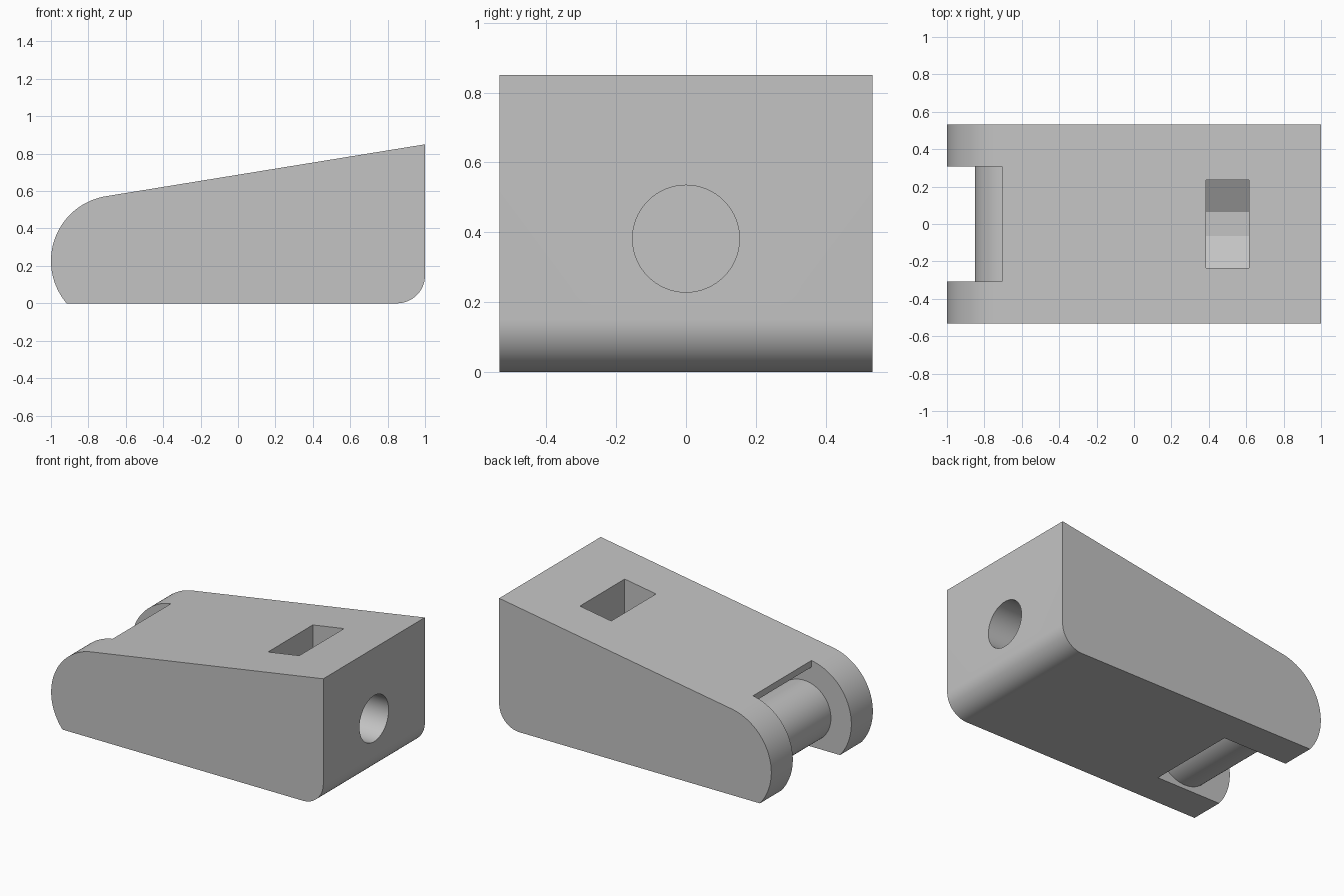
import bpy, bmesh
from math import sin, cos, pi, radians, sqrt, atan
from mathutils import Vector

if "Cube" in bpy.data.objects:
    bpy.data.objects.remove(bpy.data.objects["Cube"], do_unlink=True)

grey = bpy.data.materials.new("plain grey")
grey.use_nodes = True
grey.diffuse_color = (0.55, 0.55, 0.55, 1)
grey.node_tree.nodes["Principled BSDF"].inputs["Base Color"].default_value = grey.diffuse_color


def arc(cx, cz, r, start, end, n):
    """Points on an arc, angles in radians."""
    steps = [start + (end - start) * i / n for i in range(n + 1)]
    return [(cx + r * cos(a), cz + r * sin(a)) for a in steps]


def prism(name, points, axis, lo, hi):
    """Extrude a closed (horizontal, z) profile along x or y."""
    def place(p, d):
        return (d, p[0], p[1]) if axis == "x" else (p[0], d, p[1])
    bm = bmesh.new()
    face = bm.faces.new([bm.verts.new(place(p, lo)) for p in points])
    ext = bmesh.ops.extrude_face_region(bm, geom=[face])["geom"]
    shift = Vector(place((0, 0), hi - lo))
    bmesh.ops.translate(bm, vec=shift, verts=[v for v in ext if isinstance(v, bmesh.types.BMVert)])
    bmesh.ops.recalc_face_normals(bm, faces=bm.faces)
    mesh = bpy.data.meshes.new(name)
    bm.to_mesh(mesh)
    bm.free()
    mesh.materials.append(grey)
    obj = bpy.data.objects.new(name, mesh)
    bpy.context.collection.objects.link(obj)
    return obj


def select(obj):
    bpy.ops.object.select_all(action="DESELECT")
    obj.select_set(True)
    bpy.context.view_layer.objects.active = obj


def cut(target, cutter):
    mod = target.modifiers.new("cut", "BOOLEAN")
    mod.operation, mod.solver, mod.object = "DIFFERENCE", "EXACT", cutter
    select(target)
    bpy.ops.object.modifier_apply(modifier=mod.name)
    bpy.data.objects.remove(cutter, do_unlink=True)


# Shared dimensions
half_width, slot = 0.533, 0.307
px, pz, nose = -0.65, 0.227, 0.35
tilt = atan(0.165)
lip = px - nose * sin(tilt)

# Wedge body with rounded nose and rounded lower edge
low = pi + atan(pz / sqrt(nose ** 2 - pz ** 2))
outline = arc(px, pz, nose, pi / 2 + tilt, low, 48)
outline += arc(0.85, 0.15, 0.15, radians(270), radians(360), 20)
outline.append((1, 0.85))
body = prism("wedge_body", outline, "y", -half_width, half_width)

# Slot between the prongs, with a round clearance around the pin
cut(body, prism("slot_cutter", [(-1.2, -0.2), (lip, -0.2), (lip, 1), (-1.2, 1)], "y", -slot, slot))
cut(body, prism("clearance_cutter", arc(px, pz, 0.307, 0, 2 * pi, 64)[:-1], "y", -slot, slot))

# Bolt hole in the tall end
cut(body, prism("bolt_cutter", arc(0, 0.382, 0.153, 0, 2 * pi, 64)[:-1], "x", 0.1, 1.2))

# Nut pocket from the top, with sloping floor sides
half = [(0.064, 0.148), (0.235, 0.247), (0.235, 1.1)]
cut(body, prism("nut_cutter", half + [(-y, z) for y, z in reversed(half)], "x", 0.385, 0.615))

# Cross pin between the prongs
pin = prism("cross_pin", arc(px, pz, 0.2, 0, 2 * pi, 64)[:-1], "y", -slot - 0.02, slot + 0.02)

for part in (body, pin):
    select(part)
    bpy.ops.object.shade_smooth_by_angle(angle=radians(25))
